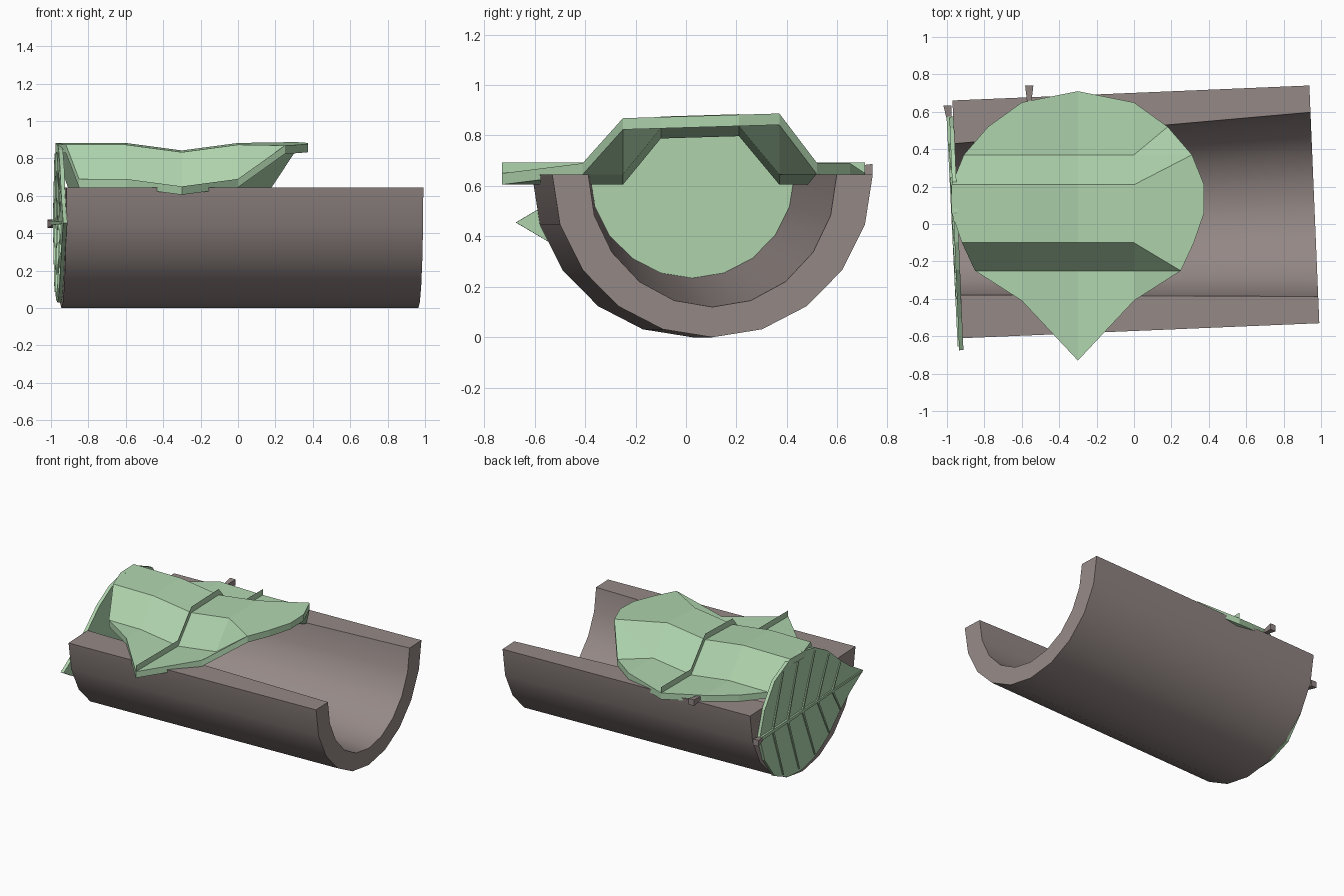
import bpy, bmesh
from math import sin, cos, pi, radians
from mathutils import Matrix

if "Cube" in bpy.data.objects:
    bpy.data.objects.remove(bpy.data.objects["Cube"])


def material(name, rgb):
    m = bpy.data.materials.new(name)
    m.diffuse_color = (*rgb, 1)
    m.use_nodes = True
    m.node_tree.nodes["Principled BSDF"].inputs["Base Color"].default_value = m.diffuse_color
    return m


GREEN = material("leaf_green", (0.43, 0.66, 0.42))
BROWN = material("bark_brown", (0.30, 0.25, 0.24))
# The trough is turned a little about z
TURN = Matrix.Translation((0.01, 0.065, 0)) @ Matrix.Rotation(radians(2.4), 4, 'Z')


def finish(bm, name, mat, matrix=None, fix=True):
    if fix:
        bmesh.ops.recalc_face_normals(bm, faces=bm.faces[:])
    if matrix:
        bm.transform(matrix)
    me = bpy.data.meshes.new(name)
    bm.to_mesh(me)
    bm.free()
    me.materials.append(mat)
    ob = bpy.data.objects.new(name, me)
    bpy.context.collection.objects.link(ob)
    return ob


def bridge(bm, a, b):
    n = len(a)
    for i in range(n):
        j = (i + 1) % n
        bm.faces.new((a[i], a[j], b[j], b[i]))


# Hollow half log: inner wall tapers towards the closed end
def log_section(bm, x, ri, di):
    def arc(ry, rz):
        return [bm.verts.new((x, ry * cos(pi * i / 10), 0.645 - rz * sin(pi * i / 10)))
                for i in range(11)]
    return arc(0.636, 0.645), arc(ri, di)


bm = bmesh.new()
far_o, far_i = log_section(bm, -0.955, 0.405, 0.41)
near_o, near_i = log_section(bm, 0.955, 0.493, 0.525)
bridge(bm, far_o + far_i[::-1], near_o + near_i[::-1])
for o, n in ((far_o, far_i), (near_o, near_i)):
    for i in range(10):
        bm.faces.new((o[i], o[i + 1], n[i + 1], n[i]))
log = finish(bm, "hollow_log", BROWN, TURN)
bpy.context.view_layer.objects.active = log
log.select_set(True)
bpy.ops.object.shade_smooth_by_angle(angle=radians(30))

# Draped leaf blanket: rows of (y, half width), five columns each
ROWS = [(-0.73, 0), (-0.41, 0.3), (-0.25, 0.55), (-0.1, 0.62), (0.06, 0.675),
        (0.21, 0.675), (0.37, 0.61), (0.52, 0.48), (0.65, 0.3), (0.71, 0)]


def drape(y, col):
    if col == 4:
        raised = -0.3 < y < 0.4
    else:
        raised = -0.15 < y < 0.3
    z = 0.876 + 0.03 * y if raised else 0.69
    return z - 0.04 if col == 2 or y in (-0.73, 0.71) else z


bm = bmesh.new()
grid = []
for y, hw in ROWS:
    inner = min(hw, 0.3)
    xs = (-hw, -inner, 0, inner, hw)
    grid.append([bm.verts.new((x - 0.3, y, drape(y, c))) for c, x in enumerate(xs)])
for a, b in zip(grid, grid[1:]):
    for c in range(4):
        bm.faces.new((a[c], a[c + 1], b[c + 1], b[c]))
bmesh.ops.remove_doubles(bm, verts=bm.verts[:], dist=0.001)
bmesh.ops.triangulate(bm, faces=bm.faces[:])
ext = bmesh.ops.extrude_face_region(bm, geom=bm.faces[:], use_keep_orig=True)
for g in ext["geom"]:
    if isinstance(g, bmesh.types.BMVert):
        g.co.z -= 0.045
finish(bm, "leaf_blanket", GREEN)

# Thin upright midrib along the blanket fold
bm = bmesh.new()
rib = []
for y, hw in ROWS:
    z = drape(y, 2)
    rib.append((bm.verts.new((-0.3, y, z - 0.02)), bm.verts.new((-0.3, y, z + 0.042))))
for a, b in zip(rib, rib[1:]):
    bm.faces.new((a[0], b[0], b[1], a[1]))
finish(bm, "blanket_midrib", GREEN)

# Leaf closing the far end of the log: half outline of (y, height)
HALF = [(0.55, 0), (0.49, 0.18), (0.37, 0.34), (0.21, 0.41), (0.04, 0.425), (-0.12, 0.39),
        (-0.27, 0.31), (-0.41, 0.19), (-0.53, 0.10), (-0.70, 0)]
outline = HALF + [(y, -h) for y, h in HALF[-2:0:-1]]
bm = bmesh.new()
a = [bm.verts.new((-0.952, y, 0.455 + h)) for y, h in outline]
b = [bm.verts.new((-0.975, y, 0.455 + h)) for y, h in outline]
bridge(bm, a, b)
bm.faces.new(a)
bm.faces.new(b)
finish(bm, "end_leaf", GREEN, TURN)


# Tapered square bar between two points
def bar(bm, p, q, across, thick_p, thick_q):
    ends = []
    for (px, py, pz), t in ((p, thick_p), (q, thick_q)):
        ax, ay, az = across[0]
        bx, by, bz = across[1]
        ends.append([bm.verts.new((px + t * (s * ax + u * bx), py + t * (s * ay + u * by),
                                   pz + t * (s * az + u * bz)))
                     for s, u in ((-1, -1), (1, -1), (1, 1), (-1, 1))])
    bridge(bm, *ends)
    bm.faces.new(ends[0])
    bm.faces.new(ends[1])


# Raised veins on the outside of the end leaf
XZ = ((1, 0, 0), (0, 0, 1))
XY = ((1, 0, 0), (0, 1, 0))
bm = bmesh.new()
bar(bm, (-0.978, 0.55, 0.455), (-0.976, -0.68, 0.455), XZ, 0.012, 0.006)
for y0, y1, h in ((0.40, 0.27, 0.37), (0.22, 0.08, 0.40), (0.04, -0.11, 0.37),
                  (-0.14, -0.28, 0.28), (-0.32, -0.42, 0.17)):
    for s in (-1, 1):
        bar(bm, (-0.976, y0, 0.455), (-0.976, y1, 0.455 + s * h), XY, 0.008, 0.005)
finish(bm, "end_leaf_veins", GREEN, TURN)

# Leaf stems
bm = bmesh.new()
bar(bm, (-0.975, 0.50, 0.45), (-0.982, 0.61, 0.45), XZ, 0.008, 0.022)
finish(bm, "end_leaf_stem", BROWN, TURN)
bm = bmesh.new()
bar(bm, (-0.56, 0.62, 0.665), (-0.56, 0.74, 0.665), XZ, 0.008, 0.022)
finish(bm, "blanket_stem", BROWN)
